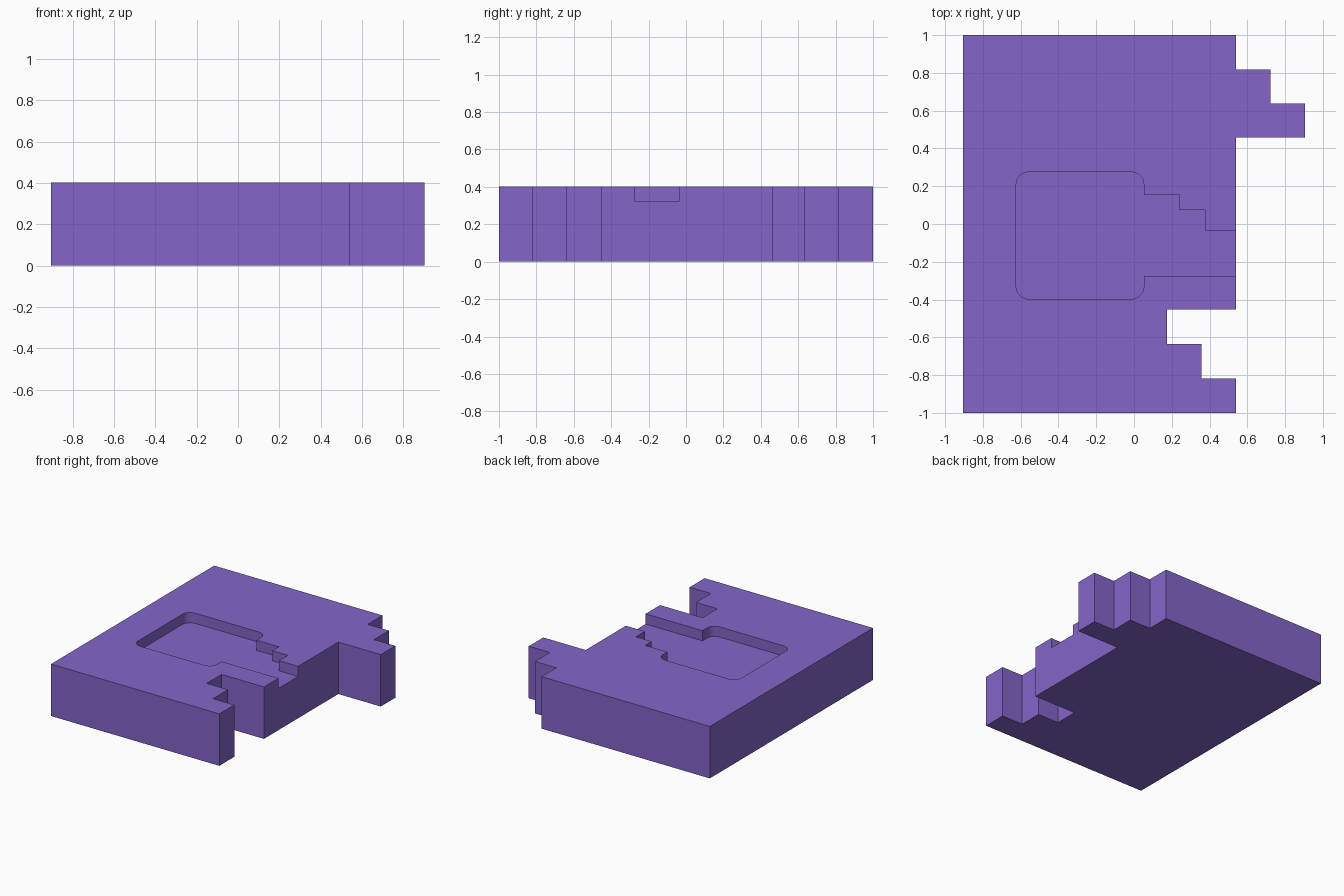
import bpy, bmesh
from math import cos, sin, radians

if "Cube" in bpy.data.objects:
    bpy.data.objects.remove(bpy.data.objects["Cube"])

H, FLOOR = 0.403, 0.324


def prism(name, pts, z0, z1):
    """Extrude a counter-clockwise outline from z0 up to z1."""
    bm = bmesh.new()
    face = bm.faces.new([bm.verts.new((x, y, z0)) for x, y in pts])
    ext = bmesh.ops.extrude_face_region(bm, geom=[face], use_keep_orig=True)
    top = [v for v in ext["geom"] if isinstance(v, bmesh.types.BMVert)]
    bmesh.ops.translate(bm, verts=top, vec=(0, 0, z1 - z0))
    bmesh.ops.recalc_face_normals(bm, faces=bm.faces)
    mesh = bpy.data.meshes.new(name)
    bm.to_mesh(mesh)
    bm.free()
    obj = bpy.data.objects.new(name, mesh)
    bpy.context.collection.objects.link(obj)
    return obj


def corner(cx, cy, r, start, n=8):
    """Quarter-circle corner, counter-clockwise from the start angle."""
    return [(cx + r * cos(radians(start + 90 * i / n)),
             cy + r * sin(radians(start + 90 * i / n))) for i in range(n + 1)]


# Plate with a stepped hook on one side and its matching notch on the other
E, S = 0.54, 0.182
plate = prism("interlocking_plate", [
    (-0.905, -1), (E, -1), (E, -0.817), (E - S, -0.817), (E - S, -0.635),
    (E - 2 * S, -0.635), (E - 2 * S, -0.453), (E, -0.453),
    (E, 0.459), (E + 2 * S, 0.459), (E + 2 * S, 0.637), (E + S, 0.637),
    (E + S, 0.819), (E, 0.819), (E, 1), (-0.905, 1)], 0, H)

# Key-shaped pocket: rounded square bow and stepped shaft open at the edge
L, R, B, T, r = -0.624, 0.052, -0.397, 0.275, 0.066
pocket = corner(L + r, B + r, r, 180) + corner(R - r, B + r, r, 270)
pocket += [(R, -0.276), (0.6, -0.276), (0.6, -0.034), (0.376, -0.034),
           (0.376, 0.075), (0.242, 0.075), (0.242, 0.155), (R, 0.155)]
pocket += corner(R - r, T - r, r, 0) + corner(L + r, T - r, r, 90)
cutter = prism("pocket_cutter", pocket, FLOOR, H + 0.1)

mod = plate.modifiers.new("pocket", 'BOOLEAN')
mod.operation, mod.solver, mod.object = 'DIFFERENCE', 'EXACT', cutter
bpy.context.view_layer.objects.active = plate
plate.select_set(True)
bpy.ops.object.modifier_apply(modifier=mod.name)
bpy.data.objects.remove(cutter)

# Purple finish
mat = bpy.data.materials.new("purple")
mat.diffuse_color = (0.23, 0.13, 0.58, 1)
mat.use_nodes = True
mat.node_tree.nodes["Principled BSDF"].inputs["Base Color"].default_value = mat.diffuse_color
plate.data.materials.clear()
plate.data.materials.append(mat)
bpy.ops.object.shade_smooth_by_angle(angle=radians(30))
